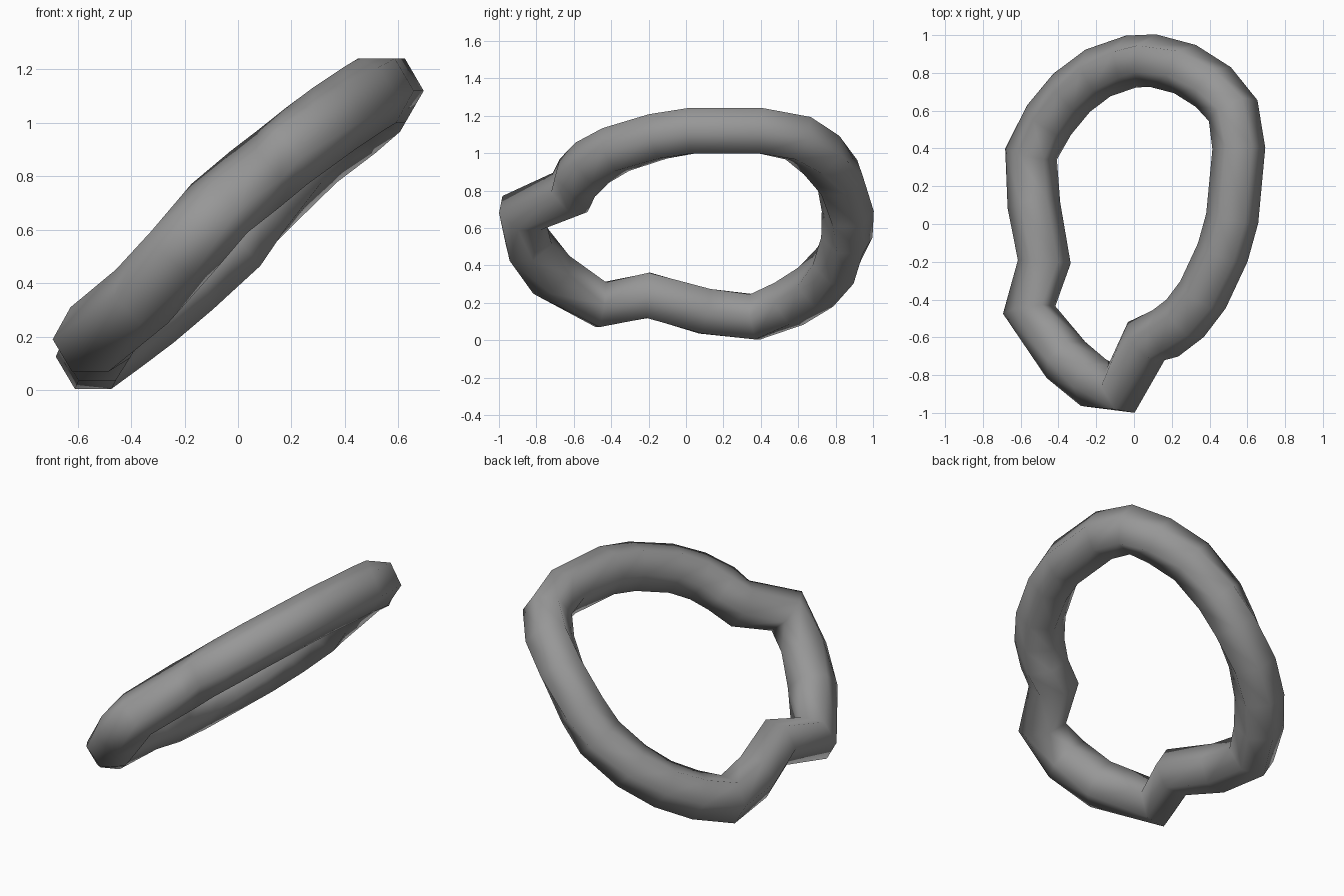
import bpy, bmesh, math
from mathutils import Vector

cube = bpy.data.objects.get("Cube")
if cube:
    bpy.data.objects.remove(cube, do_unlink=True)

RADIUS, SIDES = 0.14, 6

# Centre line of the bent ring
PATH = [Vector(p) for p in (
    (0.10, 0.865, 0.69), (0.27, 0.82, 0.87), (0.42, 0.725, 0.99),
    (0.525, 0.60, 1.08), (0.555, 0.40, 1.12), (0.52, 0.03, 1.12),
    (0.47, -0.15, 1.09), (0.365, -0.375, 1.02), (0.27, -0.50, 0.95),
    (0.165, -0.58, 0.87), (0.065, -0.62, 0.79), (-0.07, -0.88, 0.68),
    (-0.215, -0.84, 0.51), (-0.36, -0.72, 0.35), (-0.555, -0.455, 0.19),
    (-0.475, -0.20, 0.24), (-0.53, 0.10, 0.155), (-0.545, 0.37, 0.125),
    (-0.45, 0.55, 0.195), (-0.33, 0.695, 0.285), (-0.19, 0.80, 0.40),
    (-0.015, 0.86, 0.55))]


def ring(bm, i):
    """Upright six-sided cross-section at path point i."""
    p, before, after = PATH[i], PATH[i - 1], PATH[(i + 1) % len(PATH)]
    tangent = ((p - before).normalized() + (after - p).normalized()).normalized()
    side = tangent.cross(Vector((0, 0, 1))).normalized()
    up = side.cross(tangent)
    angles = [math.tau * k / SIDES for k in range(SIDES)]
    return [bm.verts.new(p + RADIUS * (side * math.cos(a) + up * math.sin(a)))
            for a in angles]


# Closed tube swept around the path
bm = bmesh.new()
rings = [ring(bm, i) for i in range(len(PATH))]
for i, b in enumerate(rings):
    a = rings[i - 1]
    for k in range(SIDES):
        n = (k + 1) % SIDES
        bm.faces.new((a[k], a[n], b[n], b[k]))
bmesh.ops.recalc_face_normals(bm, faces=bm.faces)
mesh = bpy.data.meshes.new("bent_ring")
bm.to_mesh(mesh)
bm.free()
tube = bpy.data.objects.new("bent_ring", mesh)
bpy.context.collection.objects.link(tube)

# Plain grey
GREY = (0.31, 0.31, 0.31, 1)
mat = bpy.data.materials.new("grey")
mat.use_nodes = True
mat.diffuse_color = GREY
mat.node_tree.nodes["Principled BSDF"].inputs["Base Color"].default_value = GREY
mesh.materials.append(mat)

bpy.context.view_layer.objects.active = tube
tube.select_set(True)
bpy.ops.object.shade_smooth()
